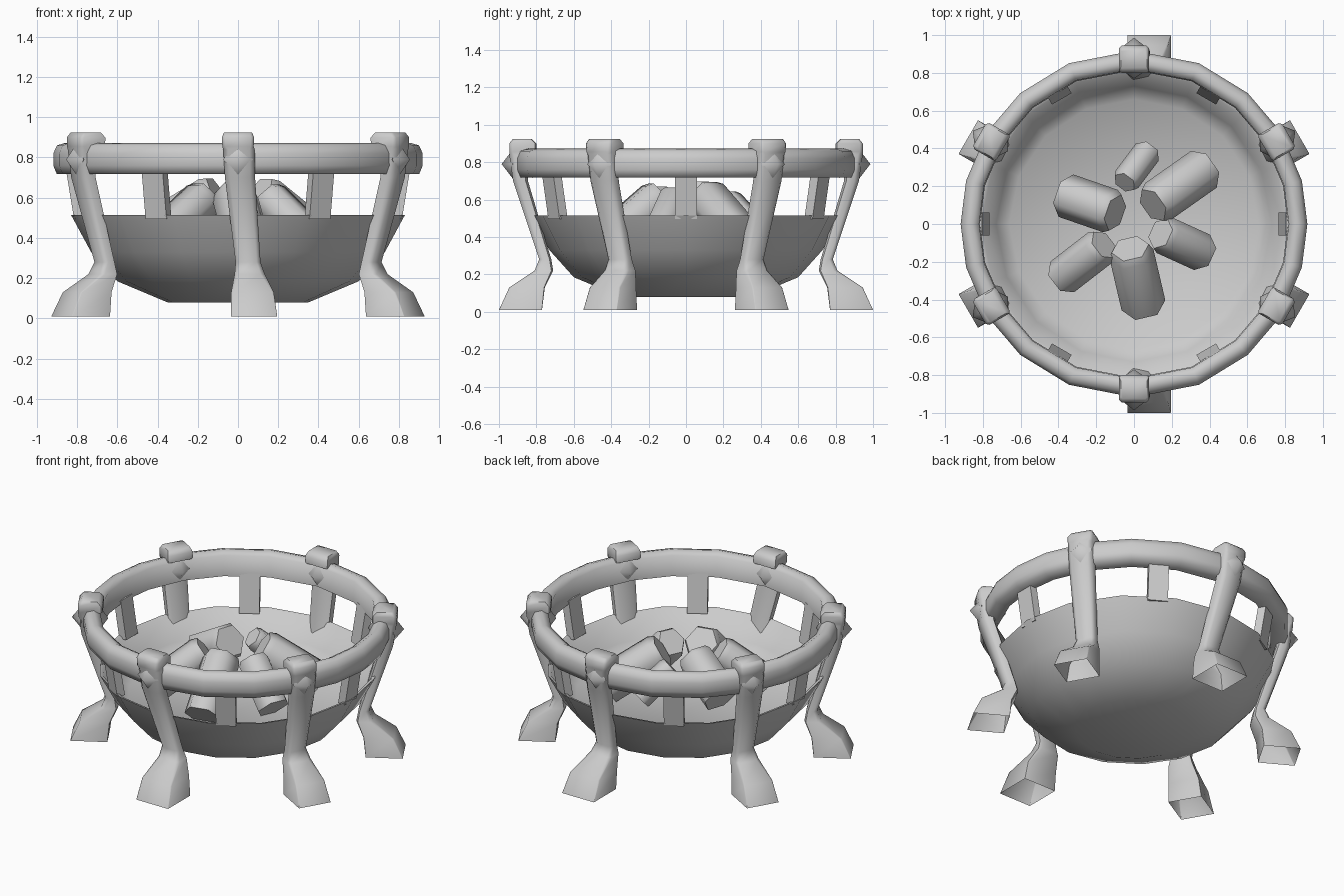
import bpy, math
from math import sin, cos, radians, pi
from mathutils import Vector

if "Cube" in bpy.data.objects:
    bpy.data.objects.remove(bpy.data.objects["Cube"])


def make(name, verts, faces, angle=50):
    me = bpy.data.meshes.new(name)
    me.from_pydata([tuple(v) for v in verts], [], faces)
    me.update()
    ob = bpy.data.objects.new(name, me)
    bpy.context.collection.objects.link(ob)
    bpy.ops.object.select_all(action='DESELECT')
    ob.select_set(True)
    bpy.context.view_layer.objects.active = ob
    bpy.ops.object.mode_set(mode='EDIT')
    bpy.ops.mesh.select_all(action='SELECT')
    bpy.ops.mesh.normals_make_consistent(inside=False)
    bpy.ops.object.mode_set(mode='OBJECT')
    bpy.ops.object.shade_smooth_by_angle(angle=radians(angle))
    return ob


def loft(name, rows, cap_start=True, cap_end=True, closed=False, angle=50):
    """Skin a list of equally long vertex loops."""
    n = len(rows[0])
    verts = [v for r in rows for v in r]
    faces = []
    last = len(rows) if closed else len(rows) - 1
    for i in range(last):
        a, b = i * n, ((i + 1) % len(rows)) * n
        for j in range(n):
            k = (j + 1) % n
            faces.append((a + j, a + k, b + k, b + j))
    if cap_start and not closed:
        faces.append(tuple(range(n))[::-1])
    if cap_end and not closed:
        faces.append(tuple(range(len(verts) - n, len(verts))))
    return make(name, verts, faces, angle)


def polar(r, a, z, t=0.0):
    """Point at radius r, angle a, height z, moved sideways by t."""
    return Vector((r * cos(a) - t * sin(a), r * sin(a) + t * cos(a), z))


# Top ring with slightly uneven segments
quad = [0, 14.5, 32, 49, 68]
angs = quad + [90] + [180 - q for q in quad[:0:-1]]
angs = [radians(a) for a in angs] + [radians(a + 180) for a in angs]
ring_profile = [(.815, .717), (.90, .717), (.918, .76), (.918, .82),
                (.90, .86), (.86, .872), (.82, .85)]
loft("top_ring", [[polar(r, a, z) for r, z in ring_profile] for a in angs],
     closed=True, angle=75)

# Fire bowl with filled inside
bowl_profile = [(.35, .08), (.60, .185), (.73, .33), (.83, .515),
                (.81, .51), (.73, .37), (.66, .31)]
loft("fire_bowl", [[polar(r, 2 * pi * i / 16, z) for i in range(16)]
                   for r, z in bowl_profile], angle=60)

# Legs with open flared feet, hooked over the ring, and studs on both sides
leg_rows = [  # z, inner radius, outer radius, sideways shift, half width, chamfer
    (.01, .77, 1.0, .08, .115, .002), (.13, .755, .945, .072, .106, .008),
    (.22, .71, .81, .058, .075, .02), (.28, .72, .785, .05, .062, .02),
    (.70, .845, .925, .01, .075, .025), (.84, .85, .945, .005, .078, .025),
    (.855, .80, .945, 0, .078, .015), (.90, .80, .945, 0, .08, .015),
    (.925, .825, .925, 0, .07, .01)]
for deg, s in [(90, -1), (-90, 1), (30, -.5), (-30, .5), (150, .5), (210, -.5)]:
    a = radians(deg)
    rows = []
    for z, ri, ro, t, w, c in leg_rows:
        if z < .2 and abs(s) < 1:
            ro, w = ro - .01, w - .012
        outline = [(ri, c - w), (ri + c * .5, -w), (ro - c, -w), (ro, c - w),
                   (ro, w - c), (ro - c, w), (ri + c * .5, w), (ri, w - c)]
        rows.append([polar(r, a, z, t * s + u) for r, u in outline])
    loft("leg", rows, cap_start=False, angle=55)
    for mid in (.928, .82):
        pts = [polar(mid + .058, a, .79), polar(mid - .05, a, .79),
               polar(mid, a, .79, .075), polar(mid, a, .79, -.075),
               polar(mid, a, .865), polar(mid, a, .715)]
        make("stud", pts, [(0, 2, 4), (0, 4, 3), (0, 3, 5), (0, 5, 2),
                           (1, 4, 2), (1, 3, 4), (1, 5, 3), (1, 2, 5)], 80)

# Upright bars between bowl and ring
for i in range(6):
    a = i * pi / 3
    rows = [[polar(r - .025, a, z, -.06), polar(r + .025, a, z, -.06),
             polar(r + .025, a, z, .06), polar(r - .025, a, z, .06)]
            for r, z in [(.79, .495), (.83, .74)]]
    loft("bar", rows, angle=30)

# Logs leaning together: outer end, inner end, width
logs = [((.07, .38, .43), (-.05, .22, .60), .14),
        ((.37, .29, .40), (.10, .10, .62), .22),
        ((-.36, .15, .46), (-.10, .06, .62), .22),
        ((-.38, -.28, .40), (-.16, -.11, .61), .19),
        ((.05, -.43, .36), (-.02, -.13, .62), .22),
        ((.36, -.15, .39), (.14, -.05, .61), .19)]
for p, q, w in logs:
    p, q = Vector(p), Vector(q)
    d = (q - p).normalized()
    side = d.cross(Vector((0, 0, 1))).normalized()
    up = side.cross(d)
    rows = []
    for c, k in [(p, 1.0), (p.lerp(q, .9), 1.0), (q, .85)]:
        rows.append([c + (side * cos(h * pi / 3) + up * sin(h * pi / 3)) * k * w * .54
                     for h in range(6)])
    loft("log", rows, angle=62)
